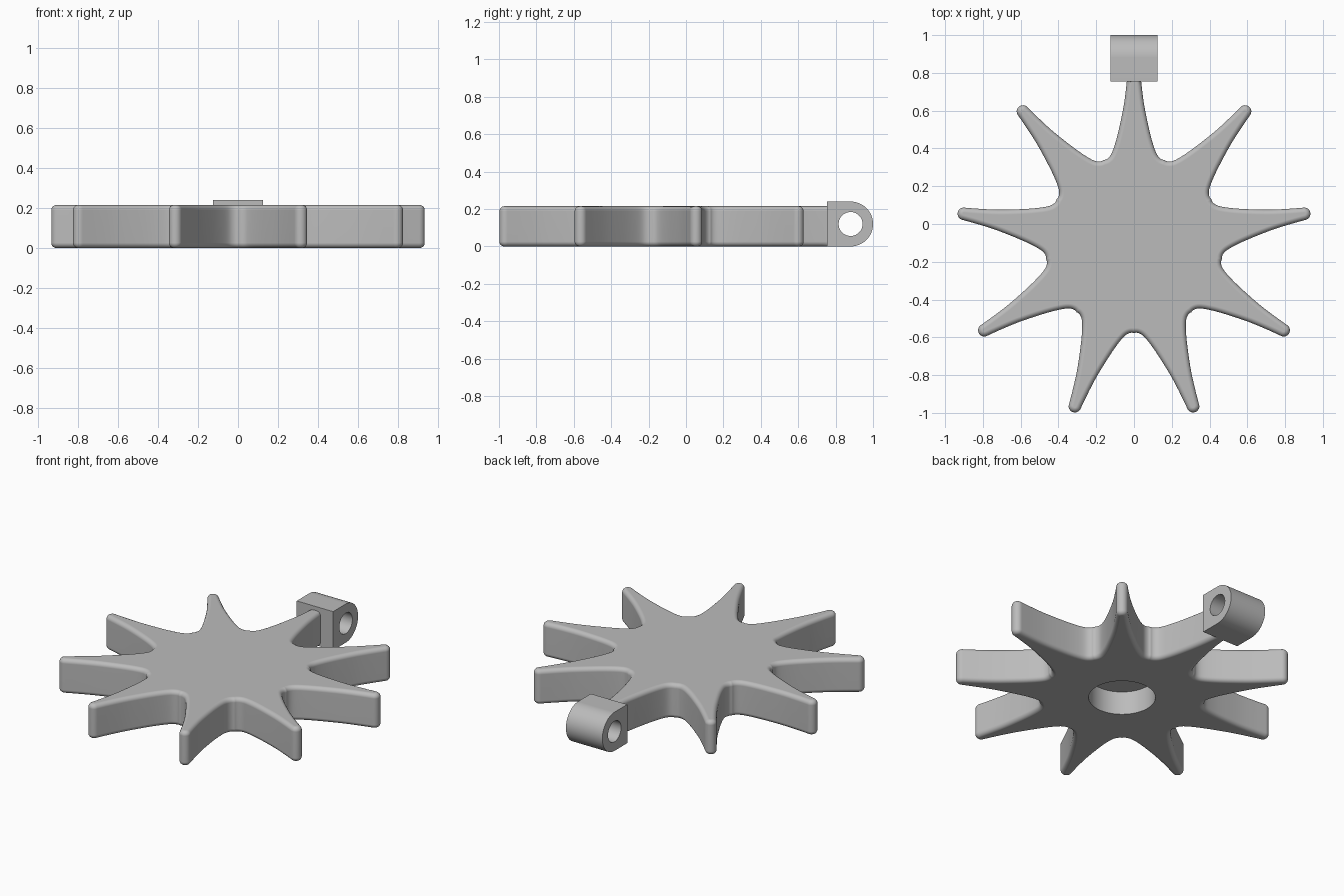
import bpy, bmesh, math
from mathutils import Vector, Matrix

cube = bpy.data.objects.get("Cube")
if cube:
    bpy.data.objects.remove(cube, do_unlink=True)

ARMS = 9
CENTRE_Y = -0.105
HEIGHT = 0.215
FILLET = 0.026
EYE_Y, EYE_R = 0.88, 0.12

grey = bpy.data.materials.new("matte grey")
grey.use_nodes = True
colour = (0.5, 0.5, 0.5, 1)
grey.diffuse_color = colour
grey.node_tree.nodes["Principled BSDF"].inputs["Base Color"].default_value = colour


def make_object(name, bm):
    bmesh.ops.recalc_face_normals(bm, faces=bm.faces)
    mesh = bpy.data.meshes.new(name)
    bm.to_mesh(mesh)
    bm.free()
    mesh.materials.append(grey)
    obj = bpy.data.objects.new(name, mesh)
    bpy.context.collection.objects.link(obj)
    return obj


def activate(obj):
    bpy.ops.object.select_all(action='DESELECT')
    obj.select_set(True)
    bpy.context.view_layer.objects.active = obj


def bore(obj, radius, depth, matrix):
    """Cut a round hole with a temporary cylinder."""
    bm = bmesh.new()
    bmesh.ops.create_cone(bm, cap_ends=True, segments=64, radius1=radius,
                          radius2=radius, depth=depth, matrix=matrix)
    cutter = make_object("hole_cutter", bm)
    cutter.hide_render = True
    mod = obj.modifiers.new("bore", 'BOOLEAN')
    mod.operation, mod.solver, mod.object = 'DIFFERENCE', 'EXACT', cutter
    activate(obj)
    bpy.ops.object.modifier_apply(modifier=mod.name)
    bpy.data.objects.remove(cutter, do_unlink=True)


def smooth(obj):
    activate(obj)
    bpy.ops.object.shade_smooth_by_angle(angle=math.radians(35))
    mod = obj.modifiers.new("flat_faces", 'WEIGHTED_NORMAL')
    mod.keep_sharp = True


def spline(points, steps):
    """Smooth curve through the points."""
    p = [Vector(q) for q in points]
    out = []
    for i in range(1, len(p) - 2):
        a, b, c, d = p[i - 1:i + 3]
        for k in range(steps):
            t = k / steps
            out.append(0.5 * (2 * b + (c - a) * t + (2 * a - 5 * b + 4 * c - d) * t * t
                              + (3 * b - a - 3 * c + d) * t ** 3))
    return out + [p[-2]]


# Half of one arm, from the valley to the tip: distance from centre, half width
half_arm = spline([(0.455, 0.192), (0.444, 0.162), (0.453, 0.138), (0.48, 0.118),
                   (0.54, 0.097), (0.62, 0.077), (0.74, 0.053), (0.86, 0.038),
                   (0.91, 0.034)], 4)
tip = [Vector((0.915 + 0.033 * math.cos(a), 0.033 * math.sin(a)))
       for a in (math.radians(90 - 15 * k) for k in range(13))]

outline = []
for arm in range(ARMS):
    angle = math.pi / 2 + arm * 2 * math.pi / ARMS
    left = half_arm[1:]
    # The arm at the back ends inside the hinge block
    end = [Vector((0.885, 0.036)), Vector((0.885, -0.036))] if arm == 0 else tip
    side = left + end + [Vector((q.x, -q.y)) for q in reversed(half_arm)]
    rot = Matrix.Rotation(angle, 2)
    outline += [rot @ q for q in reversed(side)]

# Star plate: stacked outlines with rounded rims
count = len(outline)
normals = []
for i in range(count):
    d = outline[(i + 1) % count] - outline[i - 1]
    normals.append(Vector((d.y, -d.x)).normalized())
levels = []
for k in range(6):
    a = k / 5 * math.pi / 2
    levels.append((FILLET * (1 - math.sin(a)), FILLET * (1 - math.cos(a))))
levels += [(inset, HEIGHT - z) for inset, z in reversed(levels)]

bm = bmesh.new()
rings = []
for inset, z in levels:
    rings.append([bm.verts.new((p.x - n.x * inset, p.y - n.y * inset + CENTRE_Y, z))
                  for p, n in zip(outline, normals)])
for low, high in zip(rings, rings[1:]):
    for i in range(count):
        j = (i + 1) % count
        bm.faces.new((low[i], low[j], high[j], high[i]))
bm.faces.new(reversed(rings[0]))
bm.faces.new(rings[-1])
star = make_object("star_plate", bm)

# Blind round socket in the underside
bore(star, 0.188, 0.29, Matrix.Translation((0, CENTRE_Y, 0)))
smooth(star)

# Hinge block: square at the front, half round at the back
profile = [(0.755, 2 * EYE_R), (0.755, 0)]
for k in range(33):
    a = -math.pi / 2 + k * math.pi / 32
    profile.append((EYE_Y + EYE_R * math.cos(a), EYE_R + EYE_R * math.sin(a)))
bm = bmesh.new()
face = bm.faces.new([bm.verts.new((-0.125, y, z)) for y, z in profile])
grown = bmesh.ops.extrude_face_region(bm, geom=[face])
bmesh.ops.translate(bm, vec=(0.25, 0, 0),
                    verts=[v for v in grown["geom"] if isinstance(v, bmesh.types.BMVert)])
block = make_object("hinge_block", bm)

# Pin hole through the block
bore(block, 0.064, 1, Matrix.Translation((0, EYE_Y, EYE_R))
     @ Matrix.Rotation(math.pi / 2, 4, 'Y'))
smooth(block)
